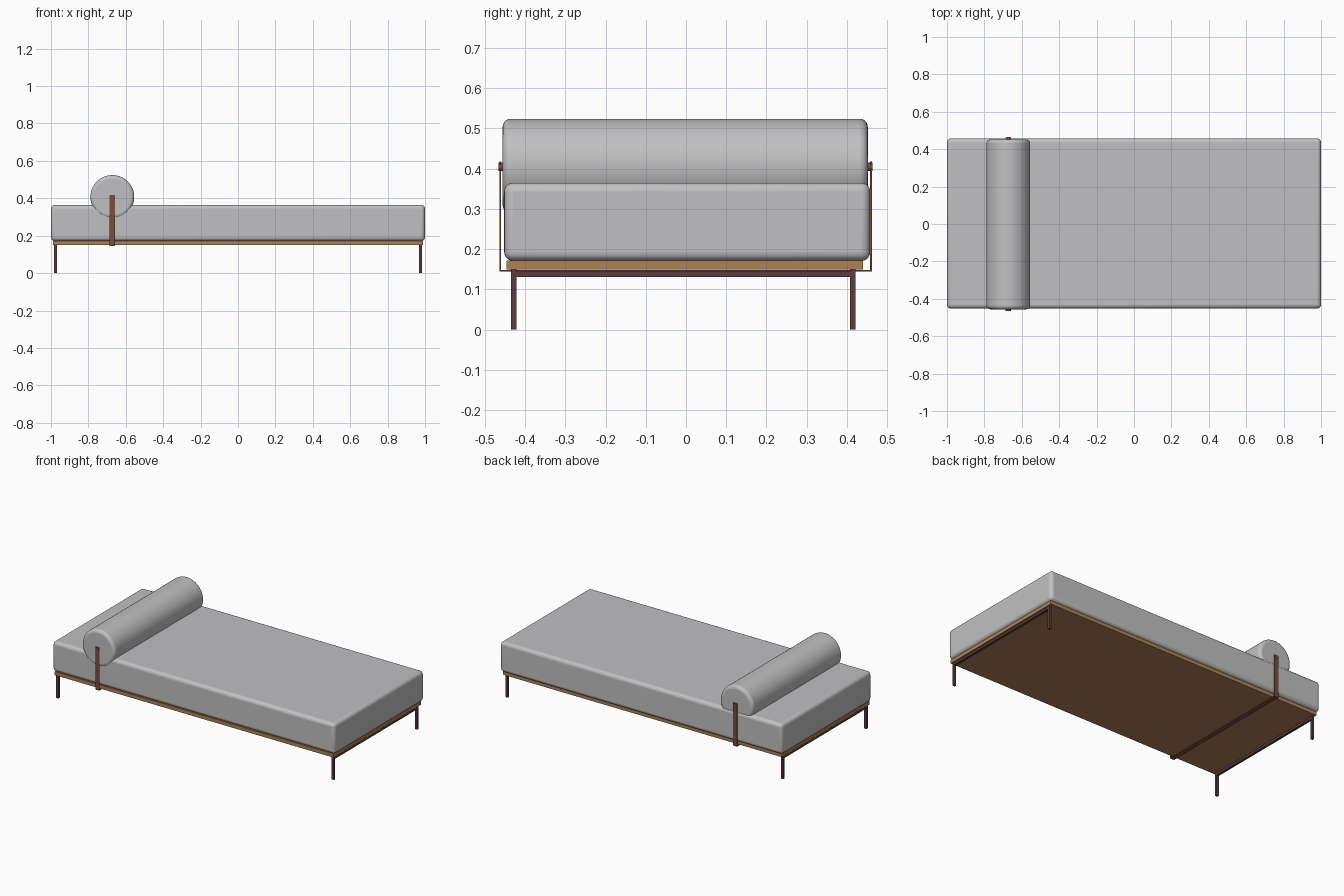
import bpy, math

if "Cube" in bpy.data.objects:
    bpy.data.objects.remove(bpy.data.objects["Cube"])


def material(name, rgb):
    m = bpy.data.materials.new(name)
    m.diffuse_color = (*rgb, 1)
    m.use_nodes = True
    m.node_tree.nodes["Principled BSDF"].inputs["Base Color"].default_value = m.diffuse_color
    return m


FABRIC = material("grey fabric", (0.53, 0.53, 0.54))
WOOD = material("oak wood", (0.42, 0.22, 0.095))
LEATHER = material("brown leather", (0.19, 0.075, 0.042))
METAL = material("dark bronze", (0.105, 0.048, 0.048))


def finish(ob, name, mat, bevel=0, segments=4):
    ob.name = name
    ob.data.materials.append(mat)
    if bevel:
        b = ob.modifiers.new("Soft edges", 'BEVEL')
        b.width, b.segments = bevel, segments
        b.limit_method = 'ANGLE'
        b.angle_limit = math.radians(40)
        bpy.ops.object.shade_smooth_by_angle(angle=math.radians(40))
    return ob


def box(name, mat, x, y, z, bevel=0, segments=4):
    """Box spanning the given (low, high) ranges."""
    r = (x, y, z)
    bpy.ops.mesh.primitive_cube_add(size=1, location=[(a + b) / 2 for a, b in r])
    ob = bpy.context.object
    ob.scale = [b - a for a, b in r]
    bpy.ops.object.transform_apply(location=False, rotation=False, scale=True)
    return finish(ob, name, mat, bevel, segments)


# Mattress and wooden base board
box("mattress", FABRIC, (-1, 1), (-0.452, 0.458), (0.171, 0.365), 0.022, 5)
box("base_board", WOOD, (-0.988, 0.988), (-0.446, 0.44), (0.149, 0.172))

# Bolster cushion resting in the mattress
BX, BZ = -0.672, 0.407
bpy.ops.mesh.primitive_cylinder_add(vertices=64, radius=0.117, depth=0.908,
                                    location=(BX, -0.002, BZ), rotation=(math.pi / 2, 0, 0))
finish(bpy.context.object, "bolster", FABRIC, 0.02, 5)

# Strap: one band under the base, rising to the middle of each bolster end
box("strap_under", LEATHER, (BX - 0.014, BX + 0.014), (-0.464, 0.462), (0.144, 0.148))
for side, y in (("front", -0.464), ("back", 0.458)):
    box("strap_" + side, LEATHER, (BX - 0.014, BX + 0.014), (y, y + 0.004), (0.144, 0.418))
    # Button that pins the strap to the bolster
    bpy.ops.mesh.primitive_cylinder_add(vertices=20, radius=0.011, depth=0.016,
                                        location=(BX, y + (0.006 if y < 0 else -0.002), 0.405),
                                        rotation=(math.pi / 2, 0, 0))
    finish(bpy.context.object, "strap_button_" + side, LEATHER)

# Leg frames: two square legs joined by a cross rail at each end
for end, x in (("left", -0.976), ("right", 0.976)):
    span = (x - 0.008, x + 0.008)
    for side, y in (("front", -0.428), ("back", 0.415)):
        box(f"leg_{end}_{side}", METAL, span, (y - 0.007, y + 0.007), (0, 0.149))
    box("cross_rail_" + end, METAL, span, (-0.421, 0.408), (0.131, 0.145))
